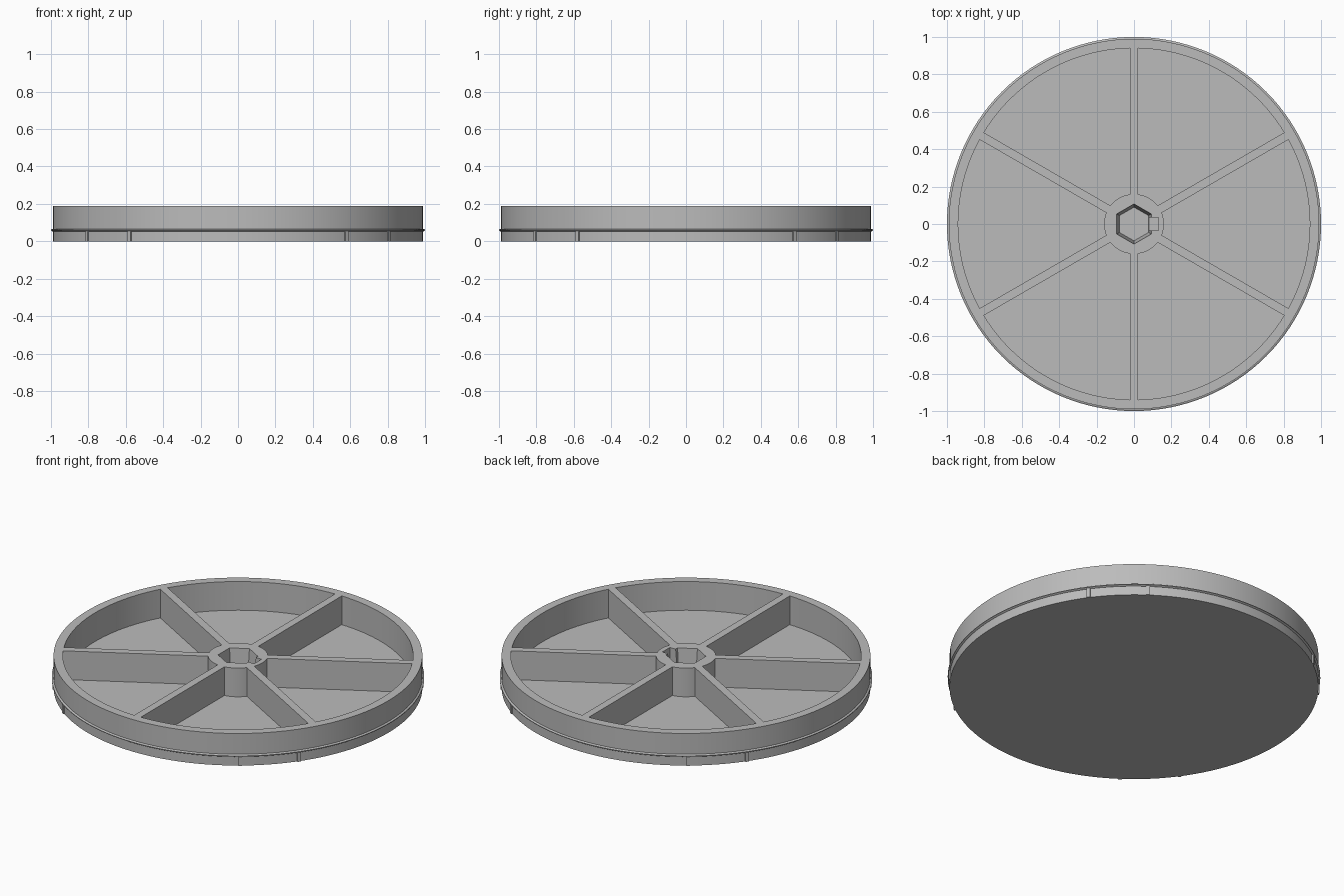
import bpy, bmesh, math
from mathutils import Matrix

if "Cube" in bpy.data.objects:
    bpy.data.objects.remove(bpy.data.objects["Cube"])

grey = bpy.data.materials.new("grey")
grey.diffuse_color = (0.5, 0.5, 0.5, 1)
grey.use_nodes = True
grey.node_tree.nodes["Principled BSDF"].inputs["Base Color"].default_value = grey.diffuse_color
SEG = 128
R, H, FLOOR = 0.99, 0.19, 0.02


def make_object(name, bm):
    bmesh.ops.recalc_face_normals(bm, faces=bm.faces)
    mesh = bpy.data.meshes.new(name)
    bm.to_mesh(mesh)
    bm.free()
    mesh.materials.append(grey)
    obj = bpy.data.objects.new(name, mesh)
    bpy.context.collection.objects.link(obj)
    return obj


def prism(bm, bottom, top, z0, z1):
    lo = [bm.verts.new((x, y, z0)) for x, y in bottom]
    hi = [bm.verts.new((x, y, z1)) for x, y in top]
    bm.faces.new(lo[::-1])
    bm.faces.new(hi)
    n = len(lo)
    for i in range(n):
        j = (i + 1) % n
        bm.faces.new((lo[i], lo[j], hi[j], hi[i]))


def polar(r, a):
    return (r * math.cos(a), r * math.sin(a))


def circle(r, n, start=0.0):
    return [polar(r, start + 2 * math.pi * i / n) for i in range(n)]


def cut(target, cutter):
    mod = target.modifiers.new("cut", 'BOOLEAN')
    mod.operation = 'DIFFERENCE'
    mod.solver = 'EXACT'
    mod.object = cutter
    bpy.context.view_layer.objects.active = target
    bpy.ops.object.modifier_apply(modifier=mod.name)
    bpy.data.objects.remove(cutter)


# Solid disc
bm = bmesh.new()
prism(bm, circle(R, SEG), circle(R, SEG), 0, H)
wheel = make_object("wheel", bm)

# Six sector pockets leave the spokes, hub and rim
bm = bmesh.new()
r_in, r_out, half = 0.16, 0.94, 0.022
a_in = math.radians(30) - math.asin(half / r_in)
a_out = math.radians(30) - math.asin(half / r_out)
for k in range(6):
    mid = k * math.pi / 3
    outline = [polar(r_out, mid + a_out * (i / 12 - 1)) for i in range(25)]
    outline += [polar(r_in, mid + a_in * (1 - i / 4)) for i in range(9)]
    prism(bm, outline, outline, FLOOR, H + 0.1)
cut(wheel, make_object("pocket_cutter", bm))

# Slightly tapered blind hexagonal bore
bm = bmesh.new()
prism(bm, circle(0.09, 6, math.pi / 6), circle(0.108, 6, math.pi / 6), FLOOR, H + 0.01)
cut(wheel, make_object("bore_cutter", bm))

# Keyway beside the bore
bm = bmesh.new()
key = [(0.04, -0.035), (0.13, -0.035), (0.13, 0.035), (0.04, 0.035)]
prism(bm, key, key, FLOOR + 0.015, H + 0.1)
cut(wheel, make_object("key_cutter", bm))

# Thin raised ring around the rim
bm = bmesh.new()
loops = [[bm.verts.new((x, y, z)) for x, y in circle(r, SEG)]
         for r, z in ((0.98, 0.053), (0.992, 0.053), (1.0, 0.058),
                      (1.0, 0.062), (0.992, 0.067), (0.98, 0.067))]
for a, b in zip(loops, loops[1:] + loops[:1]):
    for i in range(SEG):
        j = (i + 1) % SEG
        bm.faces.new((a[i], a[j], b[j], b[i]))
ring = make_object("rim_ring", bm)

# Four pairs of small ribs under the ring
bm = bmesh.new()
for k in range(4):
    for side in (-1, 1):
        ang = math.radians(45 + 90 * k + 9.3 * side)
        mat = (Matrix.Rotation(ang, 4, 'Z') @ Matrix.Translation((0.987, 0, 0.0275))
               @ Matrix.Diagonal((0.02, 0.02, 0.055, 1)))
        bmesh.ops.create_cube(bm, size=1, matrix=mat)
make_object("rim_ribs", bm)

# Smooth the round walls, keep the edges crisp
for obj in (wheel, ring):
    bpy.ops.object.select_all(action='DESELECT')
    obj.select_set(True)
    bpy.context.view_layer.objects.active = obj
    bpy.ops.object.shade_smooth_by_angle(angle=math.radians(25))
